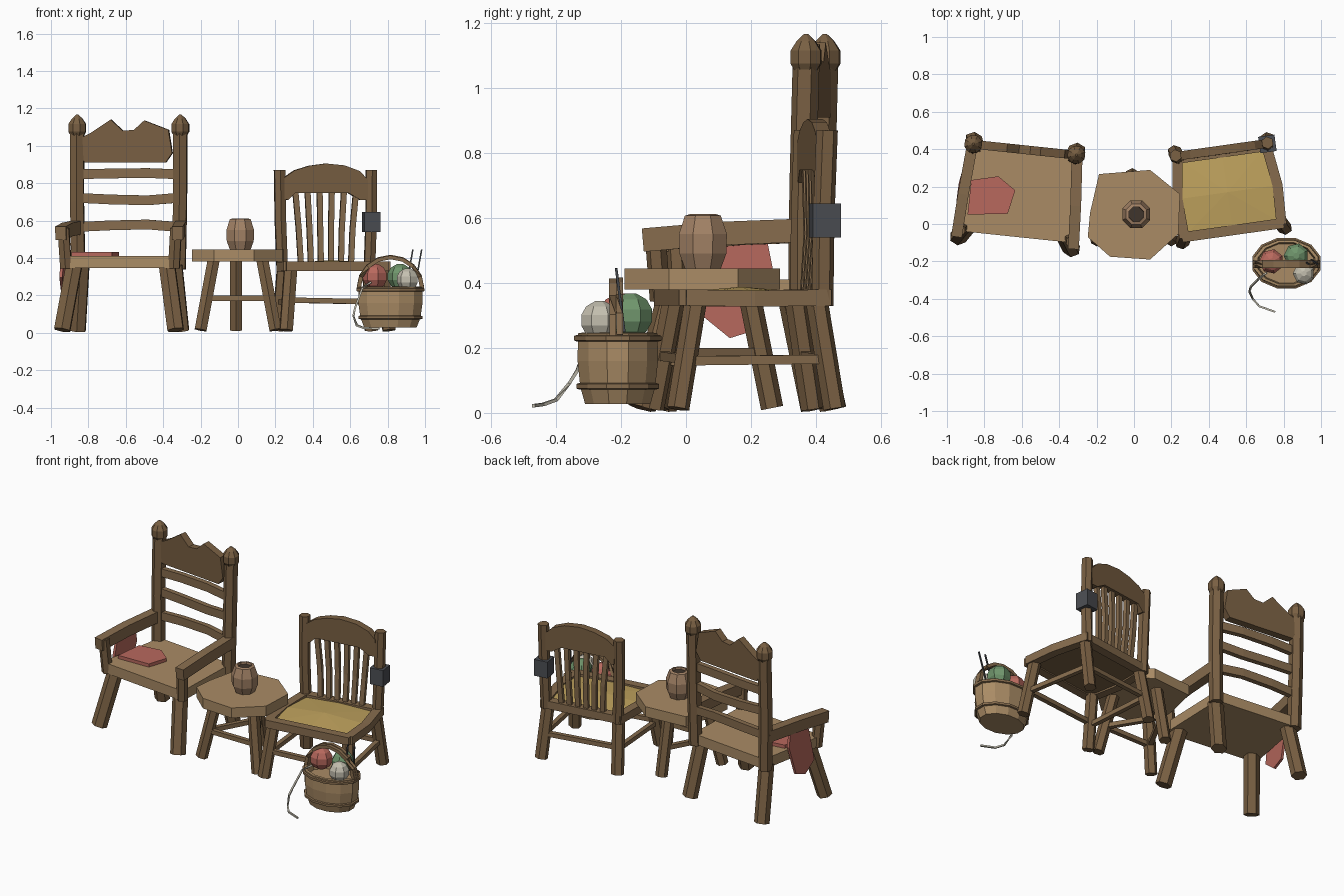
import bpy, bmesh, math
from mathutils import Vector, Matrix

if "Cube" in bpy.data.objects:
    bpy.data.objects.remove(bpy.data.objects["Cube"])

def mat(name, c):
    m = bpy.data.materials.new(name)
    m.diffuse_color = (*c, 1)
    m.use_nodes = True
    m.node_tree.nodes["Principled BSDF"].inputs["Base Color"].default_value = m.diffuse_color
    return m

WOOD = mat("dark_wood", (0.19, 0.115, 0.055))
MID = mat("mid_wood", (0.24, 0.15, 0.075))
TAN = mat("tan_wood", (0.40, 0.26, 0.13))
STRAW = mat("straw", (0.52, 0.36, 0.11))
CLAY = mat("clay", (0.36, 0.22, 0.13))
RED = mat("red_cloth", (0.48, 0.14, 0.11))
GREEN = mat("green_yarn", (0.16, 0.30, 0.15))
WHITE = mat("white_yarn", (0.55, 0.52, 0.43))
IRON = mat("iron", (0.07, 0.075, 0.085))
DARK = mat("dark_inside", (0.05, 0.035, 0.025))
I = Matrix()

def loft(name, rings, material, M=I, caps=True):
    """Skin a list of equal-length point rings."""
    bm = bmesh.new()
    R = [[bm.verts.new(M @ Vector(p)) for p in r] for r in rings]
    n = len(R[0])
    for a, b in zip(R, R[1:]):
        for i in range(n):
            j = (i + 1) % n
            bm.faces.new((a[i], a[j], b[j], b[i]))
    if caps:
        bm.faces.new(R[0][::-1])
        bm.faces.new(R[-1])
    bmesh.ops.remove_doubles(bm, verts=bm.verts, dist=0.0004)
    bmesh.ops.recalc_face_normals(bm, faces=bm.faces)
    me = bpy.data.meshes.new(name)
    bm.to_mesh(me)
    bm.free()
    me.materials.append(material)
    ob = bpy.data.objects.new(name, me)
    bpy.context.collection.objects.link(ob)
    return ob

def beam(name, pts, ru, rv, material=WOOD, M=I, sides=4, taper=1.0):
    """Sweep a flat-sided section; rv is the vertical half size on level beams, ru the sideways one."""
    pts = [Vector(p) for p in pts]
    rings = []
    k = 1 / math.cos(math.pi / sides)
    for i, p in enumerate(pts):
        t = (pts[min(i + 1, len(pts) - 1)] - pts[max(i - 1, 0)]).normalized()
        ref = Vector((0, 1, 0)) if abs(t.z) > 0.75 else Vector((0, 0, 1))
        v = (ref - t * ref.dot(t)).normalized()
        u = v.cross(t)
        s = k * (1 + (taper - 1) * i / (len(pts) - 1))
        rings.append([p + u * ru * s * math.cos(a) + v * rv * s * math.sin(a)
                      for a in [2 * math.pi * (j + .5) / sides for j in range(sides)]])
    return loft(name, rings, material, M)

def lathe(name, prof, center, material, sides=8, sy=1.0, M=I, caps=True):
    c = Vector(center)
    ang = [2 * math.pi * (j + .5) / sides for j in range(sides)]
    return loft(name, [[c + Vector((r * math.cos(a), r * sy * math.sin(a), z)) for a in ang]
                       for r, z in prof], material, M, caps)

def slab(name, pts, z0, z1, material, M=I):
    return loft(name, [[(x, y, z) for x, y in pts] for z in (z0, z1)], material, M)

def board(name, pts, y0, y1, material, M=I):
    return loft(name, [[(x, y, z) for x, z in pts] for y in (y0, y1)], material, M)

def mix(a, b, z):
    a, b = Vector(a), Vector(b)
    return a.lerp(b, (a.z - z) / (a.z - b.z))

# ---- Tall armchair ----
A = Matrix.Translation((-0.61, 0.15, 0)) @ Matrix.Rotation(math.radians(-6), 4, 'Z')
slab("armchair_seat", [(-.31, -.22), (.31, -.22), (.275, .25), (-.275, .25)], .345, .41, TAN, A)
for s, n in ((-1, "left"), (1, "right")):
    beam(f"armchair_{n}_back_post", [(s*.27, .235, .34), (s*.277, .24, .7), (s*.277, .25, 1.08)], .036, .036, WOOD, A, 6)
    lathe(f"armchair_{n}_finial", [(.032, 1.045), (.05, 1.075), (.05, 1.115), (.03, 1.145), (.006, 1.167)],
          (s*.277, .25, 0), WOOD, 8, 1, A)
    beam(f"armchair_{n}_front_leg", [(s*.25, -.17, .36), (s*.305, -.255, .015)], .042, .038, WOOD, A, 6)
    beam(f"armchair_{n}_back_leg", [(s*.25, .2, .36), (s*.278, .275, .012)], .042, .036, WOOD, A, 6)
    beam(f"armchair_{n}_arm_support", [(s*.29, -.2, .345), (s*.303, -.215, .56)], .03, .028, WOOD, A, 6)
    beam(f"armchair_{n}_armrest", [(s*.282, .24, .562), (s*.302, -.02, .552), (s*.314, -.25, .532)], .029, .036, MID, A)
for z, bow in ((.567, .012), (.72, -.012), (.848, .006)):
    beam("armchair_back_slat", [(-.25, .24, z), (-.1, .25, z + bow*.6), (.1, .25, z + bow), (.25, .24, z)],
         .016, .026, MID, A)
board("armchair_crest", [(-.25, .94), (-.235, .91), (.2, .91), (.235, .96), (.215, 1.085), (.085, 1.135), (.03, 1.085),
                         (-.03, 1.08), (-.095, 1.14), (-.2, 1.07), (-.25, 1.045)], .225, .272, WOOD, A)

# ---- Red cloth over the arm and seat ----
slab("cloth_on_seat", [(-.89, .05), (-.675, .055), (-.635, .18), (-.725, .255), (-.87, .235)], .411, .432, RED)
edge = [(.10, .53), (.25, .53), (.268, .44), (.215, .255), (.135, .23), (.055, .295), (.08, .43)]
loft("cloth_drape", [[(-.905 - .12*(.26 - y) - .04*(.53 - z) - o, y, z) for y, z in edge] for o in (0, .016)], RED)

# ---- Small table and jar ----
slab("table_top", [(-.187, .267), (.086, .289), (.246, .16), (.237, -.053), (.086, -.19), (-.128, -.175),
                   (-.247, -.07), (-.235, .06)], .38, .445, TAN)
tl = [((-.13, -.03, .39), (-.2, -.085, .015)), ((.13, -.03, .39), (.2, -.085, .015)), ((-.01, .19, .39), (-.01, .265, .015))]
for i, (a, b) in enumerate(tl):
    beam("table_leg", [a, b], .032, .03, WOOD, I, 6)
    c, d = tl[(i + 1) % 3]
    beam("table_stretcher", [mix(a, b, .185), mix(c, d, .185)], .014, .014, MID)
lathe("jar", [(.06, .445), (.078, .49), (.08, .55), (.06, .607), (.043, .612), (.04, .585)], (.012, .052, 0), CLAY)
lathe("jar_opening", [(.041, .585), (.041, .597)], (.012, .052, 0), DARK)

# ---- Spindle chair ----
B = Matrix.Translation((.5, .17, 0)) @ Matrix.Rotation(math.radians(8), 4, 'Z')
legs = {}
for s, n in ((-1, "left"), (1, "right")):
    beam(f"chair_{n}_back_post", [(s*.235, .22, .33), (s*.245, .222, .6), (s*.248, .232, .87)], .029, .029, WOOD, B, 6)
    legs[s, 0] = ((s*.245, -.175, .35), (s*.278, -.235, .013))
    legs[s, 1] = ((s*.23, .2, .36), (s*.25, .255, .013))
    beam(f"chair_{n}_front_leg", legs[s, 0], .034, .03, WOOD, B, 6)
    beam(f"chair_{n}_back_leg", legs[s, 1], .034, .03, WOOD, B, 6)
    beam(f"chair_{n}_seat_rail", [(s*.262, -.21, .355), (s*.27, 0, .352), (s*.237, .24, .355)], .027, .025, MID, B)
    beam(f"chair_{n}_stretcher", [mix(*legs[s, 0], .16), mix(*legs[s, 1], .165)], .014, .014, MID, B)
for k, n, y, w in ((0, "front", -.205, .275), (1, "back", .215, .24)):
    beam(f"chair_{n}_seat_rail", [(-w, y, .355), (w, y, .355)], .027, .025, MID, B)
    beam(f"chair_{n}_stretcher", [mix(*legs[-1, k], .175), mix(*legs[1, k], .165)], .014, .014, MID, B)
# woven seat fans up to its middle
rim = [(-.245, -.19, .362), (0, -.19, .372), (.245, -.19, .362), (.25, 0, .372),
       (.22, .2, .362), (0, .2, .372), (-.22, .2, .362), (-.25, 0, .372)]
loft("woven_seat", [[(x, y, .345) for x, y, z in rim], rim, [(0, 0, .388)] * 8], STRAW, B, False)
slab("woven_seat_underside", [(x, y) for x, y, z in rim], .338, .346, WOOD, B)
for i in range(6):
    t = (i - 2.5) / 2.5
    beam("chair_spindle", [(t*.135, .215, .36), (t*.145, .228, .55), (t*.165, .225, .77)], .015, .012, MID, B)
board("chair_crest", [(-.225, .715), (-.205, .71), (-.165, .748), (.12, .748), (.185, .71), (.225, .71), (.225, .82), (.18, .865),
                      (.1, .895), (0, .905), (-.09, .893), (-.17, .868), (-.225, .83)], .205, .252, WOOD, B)
beam("post_clamp", [(.247, .226, .54), (.247, .226, .645)], .044, .044, IRON, B)

# ---- Basket of yarn ----
C = (.815, -.21, 0)
lathe("basket", [(.145, .028), (.166, .08), (.178, .16), (.176, .245), (.158, .247), (.15, .2)], C, TAN, 12, .72)
for r, z in ((.166, .082), (.177, .23)):
    lathe("basket_hoop", [(r, z - .01), (r + .012, z - .007), (r + .012, z + .007), (r, z + .01)], C, MID, 12, .74, I, False)
arch = [(.815 + .17*math.cos(a), -.215, .235 + .168*math.sin(a)) for a in [math.pi*i/8 for i in range(9)]]
for o, x in ((-.008, 0), (.008, .004)):
    beam("basket_handle", [(p[0], p[1] + o*1.3, p[2] + x) for p in arch], .011, .01, MID)
for n, p, r, m in (("red", (.735, -.2, .3), .069, RED), ("green", (.868, -.17, .3), .07, GREEN),
                   ("white", (.908, -.265, .285), .061, WHITE)):
    lathe(n + "_yarn_ball", [(r * math.sin(a), r * -math.cos(a)) for a in [.25, .8, 1.3, 1.84, 2.35, 2.9]], p, m, 7)
for x in (.935, .982):
    beam("knitting_needle", [(x - .035, -.19, .25), (x, -.215, .445)], .004, .004, IRON)
beam("loose_yarn", [(.71, -.26, .27), (.665, -.295, .24), (.625, -.335, .13), (.617, -.36, .09), (.635, -.4, .04),
                    (.67, -.44, .026), (.755, -.47, .022)], .005, .005, WHITE)
